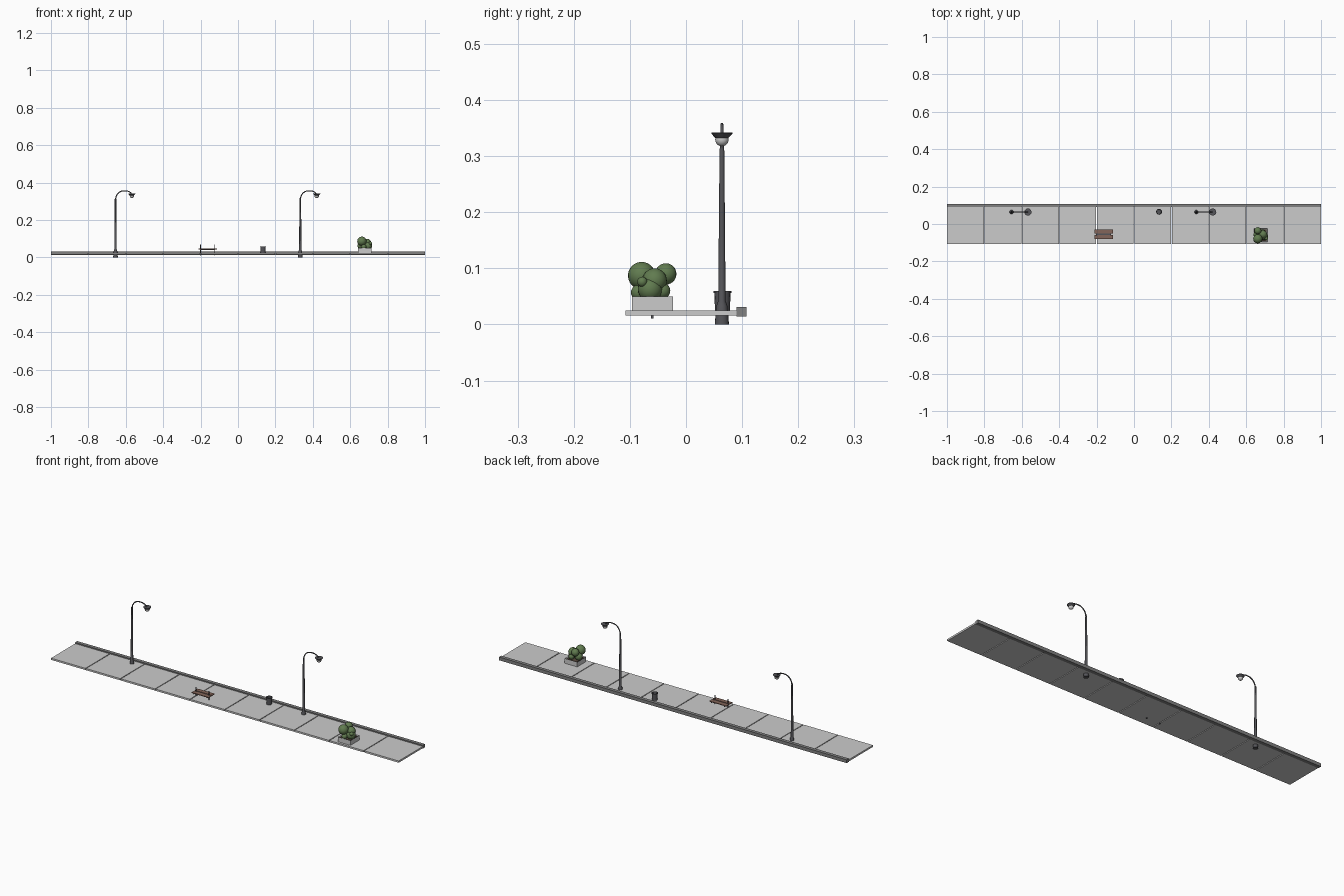
import bpy, bmesh, math
from mathutils import Vector

if "Cube" in bpy.data.objects:
    bpy.data.objects.remove(bpy.data.objects["Cube"])

def material(name, rgb):
    m = bpy.data.materials.new(name)
    m.diffuse_color = (*rgb, 1)
    m.use_nodes = True
    m.node_tree.nodes["Principled BSDF"].inputs["Base Color"].default_value = m.diffuse_color
    return m

DARK = material("dark_metal", (0.09, 0.09, 0.1))
CURB = material("curb_grey", (0.22, 0.22, 0.22))
WOOD = material("bench_wood", (0.23, 0.13, 0.1))
LEAF = material("leaf_green", (0.12, 0.2, 0.08))
SOIL = material("soil_brown", (0.1, 0.07, 0.05))

def finish(name, bm, mat=None, smooth=False):
    bmesh.ops.recalc_face_normals(bm, faces=bm.faces)
    me = bpy.data.meshes.new(name)
    bm.to_mesh(me)
    bm.free()
    ob = bpy.data.objects.new(name, me)
    bpy.context.collection.objects.link(ob)
    if mat:
        me.materials.append(mat)
    if smooth:
        bpy.ops.object.select_all(action='DESELECT')
        ob.select_set(True)
        bpy.context.view_layer.objects.active = ob
        bpy.ops.object.shade_smooth_by_angle(angle=math.radians(35))
    return ob

def box(name, lo, hi, mat=None):
    bm = bmesh.new()
    bmesh.ops.create_cube(bm, size=1)
    lo, hi = Vector(lo), Vector(hi)
    for v in bm.verts:
        v.co = (lo + hi) / 2 + v.co * (hi - lo)
    return finish(name, bm, mat)

def lathe(name, x, y, profile, mat=None, sides=16):
    # profile: (radius, z) pairs spun around a vertical axis
    bm = bmesh.new()
    vs = [bm.verts.new((x + r, y, z)) for r, z in profile]
    es = [bm.edges.new(p) for p in zip(vs, vs[1:])]
    bmesh.ops.spin(bm, geom=vs + es, cent=(x, y, 0), axis=(0, 0, 1),
                   angle=math.tau, steps=sides)
    bmesh.ops.remove_doubles(bm, verts=bm.verts, dist=1e-5)
    return finish(name, bm, mat, True)

def ball(name, c, r, mat=None):
    bm = bmesh.new()
    bmesh.ops.create_uvsphere(bm, u_segments=20, v_segments=12, radius=r)
    bmesh.ops.translate(bm, verts=bm.verts, vec=c)
    return finish(name, bm, mat, True)

def tube(name, pts, r, mat):
    cu = bpy.data.curves.new(name, 'CURVE')
    cu.dimensions = '3D'
    cu.bevel_depth = r
    cu.bevel_resolution = 2
    cu.resolution_u = 4
    cu.use_fill_caps = True
    sp = cu.splines.new('BEZIER')
    sp.bezier_points.add(len(pts) - 1)
    for bp, p in zip(sp.bezier_points, pts):
        bp.co = p
        bp.handle_left_type = bp.handle_right_type = 'AUTO'
    cu.materials.append(mat)
    ob = bpy.data.objects.new(name, cu)
    bpy.context.collection.objects.link(ob)

# pavement panels with narrow joints, and the kerb along the back
for i in range(10):
    a = -1 + 0.2 * i
    box(f"pavement_panel_{i + 1}", (a + (0.002 if i else 0), -0.108, 0.016),
        (a + (0.198 if i < 9 else 0.2), 0.09, 0.025))
box("curb", (-1, 0.09, 0.014), (1, 0.108, 0.031), CURB)

# street lamps
LY = 0.064
for n, x in enumerate((-0.655, 0.333), 1):
    lathe(f"lamp_{n}_post", x, LY, [(0, 0), (0.0125, 0), (0.0118, 0.012), (0.0095, 0.034),
          (0.0065, 0.042), (0.0055, 0.17), (0.0042, 0.31), (0.0035, 0.318), (0, 0.318)], DARK)
    tube(f"lamp_{n}_arm", [(x + dx, LY, z) for dx, z in
         ((0, 0.305), (0.005, 0.33), (0.022, 0.35), (0.048, 0.3565), (0.074, 0.351), (0.088, 0.338))],
         0.0028, DARK)
    lathe(f"lamp_{n}_shade", x + 0.088, LY,
          [(0, 0.342), (0.019, 0.342), (0.019, 0.34), (0.0105, 0.331), (0, 0.331)], DARK)
    ball(f"lamp_{n}_globe", (x + 0.088, LY, 0.3295), 0.012)

# litter bin: hollow drum with a rim
lathe("litter_bin", 0.134, 0.065, [(0, 0.025), (0.0135, 0.025), (0.0142, 0.056), (0.0158, 0.056),
      (0.0158, 0.06), (0.0125, 0.06), (0.0118, 0.032), (0, 0.032)], DARK)

# bench: two planks, centre rail, cross bars and end posts
BY = -0.055
for side, nm in ((-1, "front"), (1, "back")):
    c = BY + side * 0.0142
    box(f"bench_{nm}_plank", (-0.211, c - 0.011, 0.044), (-0.113, c + 0.011, 0.0475), WOOD)
box("bench_rail", (-0.2, BY - 0.003, 0.041), (-0.124, BY + 0.003, 0.045), DARK)
for x, nm in ((-0.2, "left"), (-0.124, "right")):
    box(f"bench_{nm}_cross_bar", (x - 0.002, -0.08, 0.04), (x + 0.002, -0.03, 0.044), DARK)
    box(f"bench_{nm}_post", (x - 0.002, -0.062, 0.011), (x + 0.002, -0.058, 0.069), DARK)

# planter: block with a sunken soil bed
planter = box("planter", (0.642, -0.096, 0.025), (0.714, -0.023, 0.05))
bm = bmesh.new()
bm.from_mesh(planter.data)
top = [f for f in bm.faces if f.normal.z > 0.9]
bmesh.ops.inset_region(bm, faces=top, thickness=0.006)
bmesh.ops.translate(bm, verts=top[0].verts, vec=(0, 0, -0.006))
bm.to_mesh(planter.data)
bm.free()
box("soil", (0.648, -0.09, 0.04), (0.708, -0.029, 0.047), SOIL)

# bush made of overlapping balls
for i, (x, y, z, r) in enumerate([
        (0.662, -0.079, 0.087, 0.0245), (0.662, -0.036, 0.090, 0.019),
        (0.690, -0.056, 0.078, 0.022), (0.695, -0.064, 0.063, 0.022),
        (0.708, -0.078, 0.076, 0.009), (0.688, -0.042, 0.060, 0.014),
        (0.658, -0.058, 0.062, 0.019), (0.672, -0.084, 0.057, 0.014)], 1):
    ball(f"bush_clump_{i}", (x, y, z), r, LEAF)
